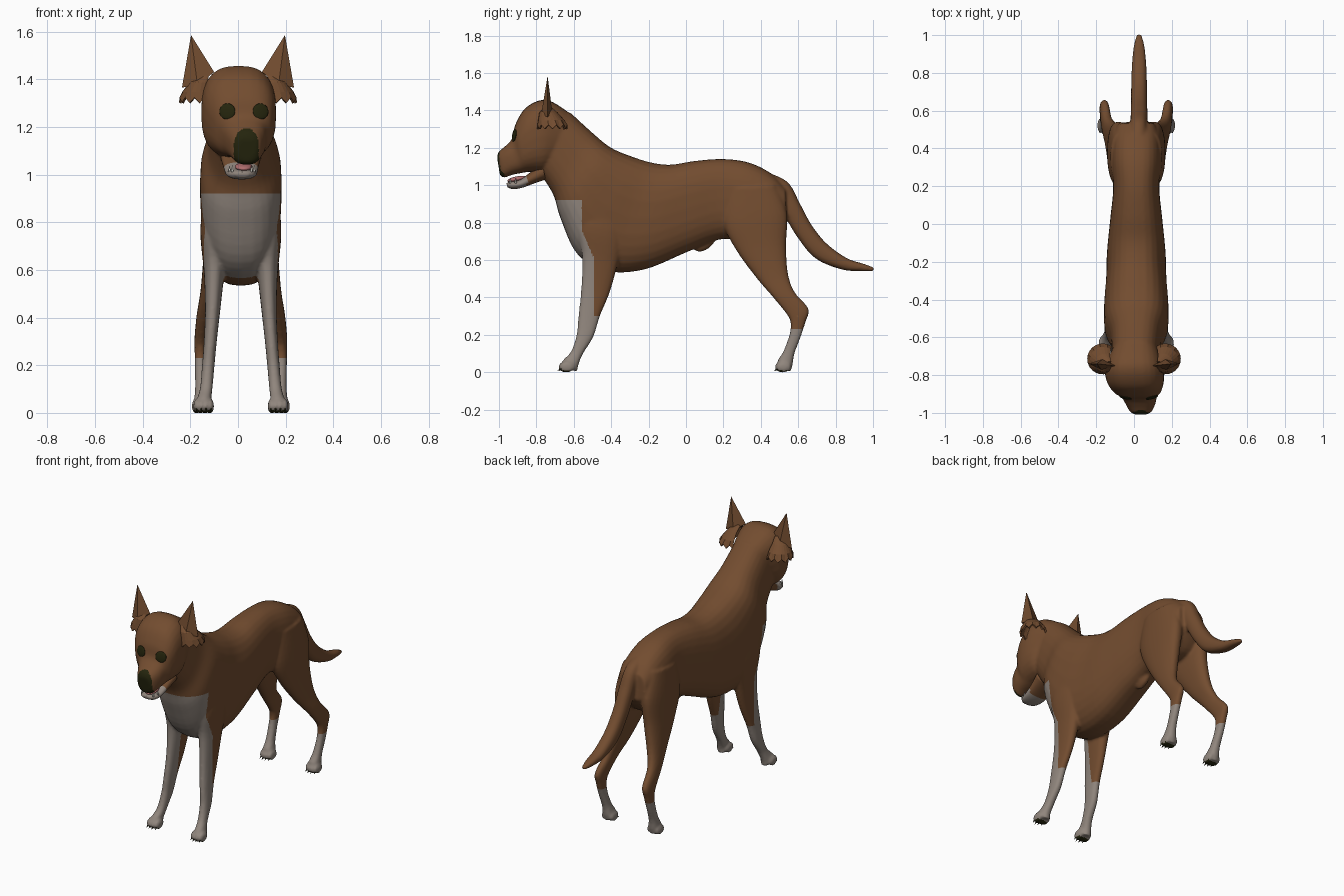
import bpy
import bmesh
import math
from mathutils import Vector, Matrix

cube = bpy.data.objects.get("Cube")
if cube:
    bpy.data.objects.remove(cube)

MID = 0.012  # body midline


def material(name, r, g, b):
    m = bpy.data.materials.new(name)
    m.use_nodes = True
    m.diffuse_color = (r, g, b, 1)
    node = m.node_tree.nodes["Principled BSDF"]
    node.inputs["Base Color"].default_value = (r, g, b, 1)
    node.inputs["Roughness"].default_value = 0.8
    return m


brown = material("brown fur", .17, .073, .029)
pale = material("pale fur", .28, .237, .205)
dark = material("dark olive", .018, .018, .004)
pink = material("tongue pink", .45, .16, .16)
white = material("tooth white", .7, .68, .62)


def catmull(a, b, c, d, t):
    return [0.5 * (2 * q + (r - p) * t + (2 * p - 5 * q + 4 * r - s) * t * t
                   + (3 * q - p - 3 * r + s) * t ** 3)
            for p, q, r, s in zip(a, b, c, d)]


def loft(bm, stations, side=1, power=0.85, steps=5, count=28):
    """Skin rings, each given by two profile points (y, z), a half width and x."""
    rows = []
    last = len(stations) - 1
    for i in range(last):
        four = [stations[min(max(k, 0), last)] for k in range(i - 1, i + 3)]
        rows += [catmull(*four, s / steps) for s in range(steps)]
    rows.append(stations[-1])
    rings = []
    for ya, za, yb, zb, w, x in rows:
        ring = []
        for k in range(count):
            a = math.tau * k / count
            c = math.copysign(abs(math.cos(a)) ** power, math.cos(a)) / 2
            s = math.copysign(abs(math.sin(a)) ** power, math.sin(a))
            ring.append(bm.verts.new((MID + side * x + w * s,
                                      (ya + yb) / 2 + (ya - yb) * c,
                                      (za + zb) / 2 + (za - zb) * c)))
        rings.append(ring)
    faces = [bm.faces.new(rings[0]), bm.faces.new(rings[-1])]
    for p, q in zip(rings, rings[1:]):
        for k in range(count):
            n = (k + 1) % count
            faces.append(bm.faces.new((p[k], p[n], q[n], q[k])))
    bmesh.ops.recalc_face_normals(bm, faces=faces)


def ball(bm, centre, size, turn=Matrix()):
    bmesh.ops.create_uvsphere(bm, u_segments=20, v_segments=12, radius=1,
                              matrix=Matrix.Translation(centre) @ turn
                              @ Matrix.Diagonal((*size, 1)))


def spike(bm, start, end, radius, sides=6):
    start, end = Vector(start), Vector(end)
    axis = end - start
    turn = axis.to_track_quat("Z", "Y").to_matrix().to_4x4()
    bmesh.ops.create_cone(bm, cap_ends=True, segments=sides, radius1=radius, radius2=0,
                          depth=axis.length,
                          matrix=Matrix.Translation((start + end) / 2) @ turn)


def finish(bm, name, mats, smooth=True):
    me = bpy.data.meshes.new(name)
    bm.to_mesh(me)
    bm.free()
    for m in mats:
        me.materials.append(m)
    for p in me.polygons:
        p.use_smooth = smooth
    ob = bpy.data.objects.new(name, me)
    bpy.context.collection.objects.link(ob)
    return ob


# Neck and trunk
bm = bmesh.new()
loft(bm, [(-.62, 1.39, -.78, 1.06, .125, -.005), (-.5, 1.28, -.71, .95, .136, 0),
          (-.4, 1.2, -.67, .82, .168, 0), (-.28, 1.15, -.58, .63, .17, 0),
          (-.18, 1.12, -.42, .54, .16, 0), (-.08, 1.11, -.22, .55, .155, 0),
          (.05, 1.13, 0, .64, .138, 0), (.2, 1.14, .18, .71, .122, 0),
          (.34, 1.12, .32, .7, .132, 0), (.46, 1.06, .46, .72, .125, 0),
          (.53, .99, .54, .82, .095, 0)], power=.78)

# Skull and muzzle
loft(bm, [(-.6, 1.37, -.72, 1.1, .115, -.005), (-.74, 1.455, -.76, 1.07, .153, -.01),
          (-.85, 1.42, -.8, 1.07, .153, -.006), (-.91, 1.33, -.85, 1.07, .128, .005),
          (-.93, 1.25, -.88, 1.065, .098, .014), (-.965, 1.21, -.93, 1.055, .08, .022),
          (-1, 1.18, -.975, 1.04, .06, .024), (-1.01, 1.15, -.995, 1.055, .04, .024)],
     power=.75)

# Tail
loft(bm, [(.4, 1.08, .42, .98, .045, .01), (.54, 1.02, .47, .93, .045, .012),
          (.61, .9, .52, .85, .045, .015), (.67, .79, .59, .73, .043, .015),
          (.75, .69, .69, .61, .042, .015), (.86, .61, .83, .55, .038, .015),
          (.95, .58, .94, .54, .028, .015), (1.005, .56, 1.005, .54, .012, .015)])

# Sheath under the belly
ball(bm, (MID, .1, .69), (.025, .065, .035), Matrix.Rotation(.6, 4, "X"))

# Legs and toes
front_leg = [(-.5, .98, -.34, .93, .045, .104), (-.58, .8, -.33, .74, .06, .11),
             (-.555, .62, -.37, .56, .043, .112), (-.56, .45, -.41, .42, .032, .118),
             (-.575, .3, -.46, .3, .027, .128), (-.585, .2, -.495, .19, .026, .137),
             (-.615, .11, -.55, .1, .026, .145), (-.66, .06, -.575, .04, .03, .155),
             (-.66, .02, -.58, .005, .03, .155)]
hind_leg = [(.22, .98, .48, 1, .05, .085), (.2, .8, .54, .85, .06, .092),
            (.27, .65, .535, .68, .053, .104), (.38, .5, .545, .53, .04, .129),
            (.47, .395, .58, .43, .03, .155), (.545, .3, .655, .34, .026, .168),
            (.56, .25, .64, .27, .024, .17), (.55, .19, .61, .18, .023, .17),
            (.52, .11, .58, .1, .026, .166), (.49, .06, .57, .04, .034, .162),
            (.5, .02, .56, .005, .032, .162)]
claws = bmesh.new()
for side in (-1, 1):
    for leg, toe_y, foot_x in ((front_leg, -.648, .156), (hind_leg, .51, .162)):
        loft(bm, leg, side)
        for k in (-1.5, -.5, .5, 1.5):
            x = MID + side * foot_x + k * .02
            y = toe_y + abs(k) * .008
            ball(bm, (x, y, .028), (.0135, .04, .03))
            spike(claws, (x, y - .025, .02), (x, y - .045, .006), .006)

body = finish(bm, "body", [brown, pale, dark])
finish(claws, "claws", [dark])

# Fuse the body into one skin
fuse = body.modifiers.new("fuse", "REMESH")
fuse.mode = "VOXEL"
fuse.voxel_size = .008
relax = body.modifiers.new("relax", "SMOOTH")
relax.factor = .5
relax.iterations = 6
graph = bpy.context.evaluated_depsgraph_get()
skin = bpy.data.meshes.new_from_object(body.evaluated_get(graph))
body.modifiers.clear()
body.data = skin

# Cut clean edges for the markings, then colour by region
bm = bmesh.new()
bm.from_mesh(skin)
for point, normal in (((0, 0, .92), (0, 0, 1)), ((0, 0, .3), (0, 0, 1)),
                      ((0, 0, .23), (0, 0, 1)), ((0, -.97, 0), (0, 1, 0))):
    bmesh.ops.bisect_plane(bm, geom=bm.verts[:] + bm.edges[:] + bm.faces[:],
                           plane_co=point, plane_no=normal)
for f in bm.faces:
    f.smooth = True
    c = f.calc_center_median()
    bib_edge = -.523 - .034 * max(-1, min(1, (c.z - .68) / .08))
    sock = c.z < (.3 if c.y < 0 else .23)
    nose = c.y < -.97 and math.hypot((c.x - .035) / .052, max(0, c.z - 1.12) / .075) < 1
    pad = c.z < .012 and f.normal.z < -.5 and (c.y < -.62 or 0 < c.y < .54)
    f.material_index = 0
    if sock or (c.z < .92 and c.y < bib_edge):
        f.material_index = 1
    if nose or pad:
        f.material_index = 2
bm.to_mesh(skin)
bm.free()
skin.update()

# Eyes, seated on the face
bm = bmesh.new()
for side in (-1, 1):
    hit, place, normal, _ = body.ray_cast(Vector((.025 + side * .07, -2, 1.265)),
                                          Vector((0, 1, 0)))
    if hit:
        turn = normal.to_track_quat("Z", "Y").to_matrix().to_4x4()
        ball(bm, place, (.034, .034, .007), turn)
finish(bm, "eyes", [dark])

# Lower jaw, tongue and teeth
bm = bmesh.new()
loft(bm, [(-.77, 1.12, -.75, 1.03, .085, 0), (-.83, 1.07, -.81, 1.01, .075, 0),
          (-.89, 1.03, -.88, .985, .066, .002), (-.94, 1.02, -.93, .98, .052, .004),
          (-.96, 1.01, -.955, .99, .028, .005)])
for f in bm.faces:
    f.material_index = int(f.calc_center_median().y < -.85)
finish(bm, "lower_jaw", [brown, pale])
bm = bmesh.new()
ball(bm, (MID + .012, -.905, 1.033), (.037, .052, .014), Matrix.Rotation(.2, 4, "X"))
finish(bm, "tongue", [pink])
bm = bmesh.new()
for side in (-1, 1):
    for y, spread in ((-.94, .04), (-.91, .052)):
        x = MID + .004 + side * spread
        spike(bm, (x, y, 1.01), (x, y, 1.04), .007)
finish(bm, "teeth", [white])

# Ears: cropped upright points over a ragged skirt of fur
for side, name in ((-1, "right"), (1, "left")):
    bm = bmesh.new()
    base = [(.235, -.74, 1.365), (.17, -.775, 1.375), (.1, -.75, 1.43), (.165, -.715, 1.39)]
    ring = [bm.verts.new((side * x, y, z)) for x, y, z in base]
    tip = bm.verts.new((side * .197, -.74, 1.585))
    bm.faces.new(ring)
    for k in range(4):
        bm.faces.new((ring[k], ring[(k + 1) % 4], tip))
    bmesh.ops.recalc_face_normals(bm, faces=bm.faces[:])
    finish(bm, name + "_ear", [brown], smooth=False)

    bm = bmesh.new()
    strips = []
    for k in range(17):
        a = math.radians(-125 + 250 * k / 16)
        hem = 1.3 + .022 * (k % 2)
        strips.append([bm.verts.new((side * (x + r * math.cos(a)), y + r * math.sin(a), z))
                       for x, y, z, r in ((.13, -.74, 1.42, .01), (.155, -.735, 1.385, .045),
                                          (.163, -.72, 1.345, .066), (.166, -.714, hem, .077))])
    for p, q in zip(strips, strips[1:]):
        for k in range(3):
            bm.faces.new((p[k], p[k + 1], q[k + 1], q[k]))
    bmesh.ops.recalc_face_normals(bm, faces=bm.faces[:])
    flap = finish(bm, name + "_ear_fur", [brown], smooth=False)
    thick = flap.modifiers.new("thickness", "SOLIDIFY")
    thick.thickness = .01
    thick.offset = 0
